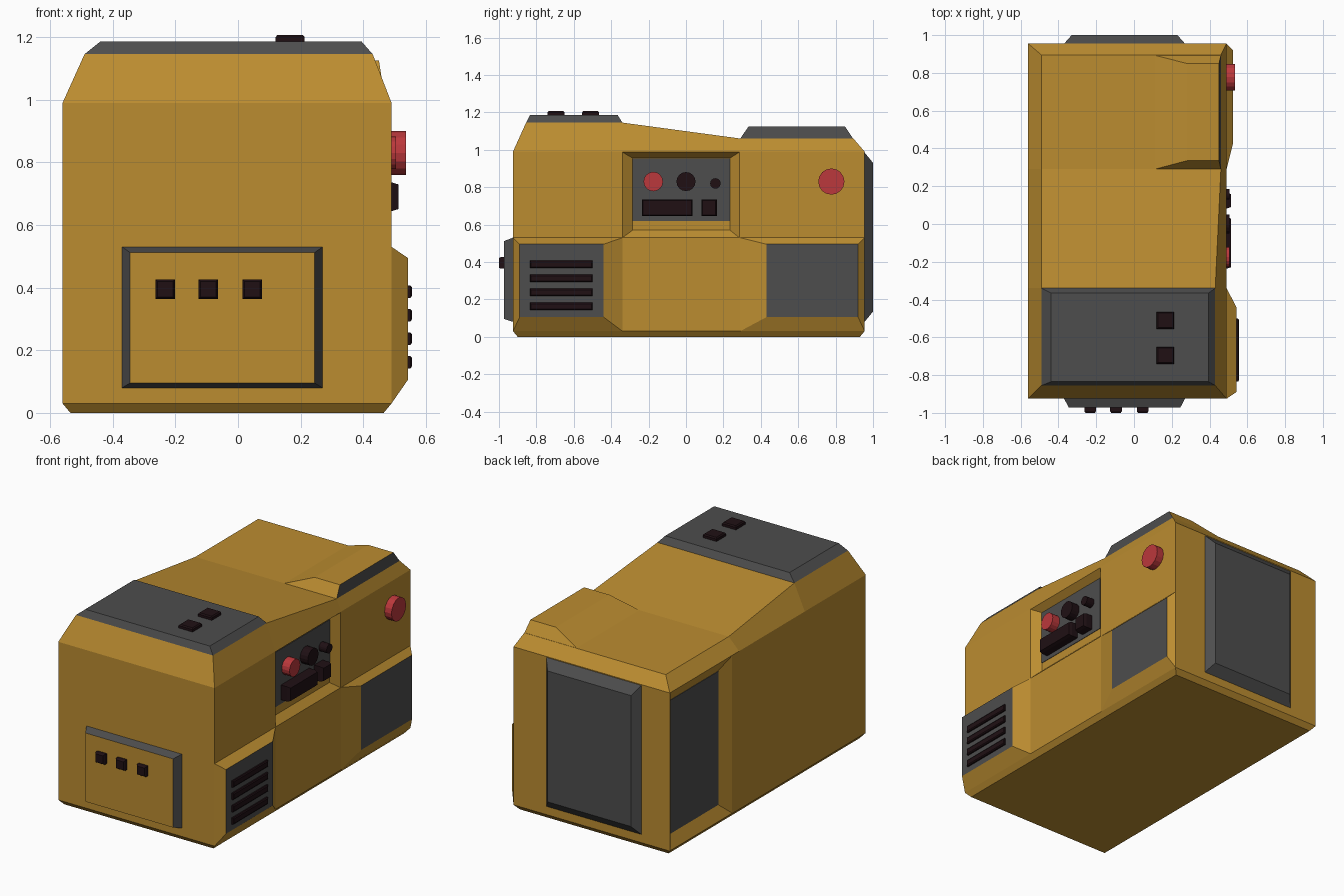
import bpy, bmesh, math
from mathutils import Matrix

if "Cube" in bpy.data.objects:
    bpy.data.objects.remove(bpy.data.objects["Cube"])


def material(name, r, g, b):
    m = bpy.data.materials.new(name)
    m.diffuse_color = (r, g, b, 1)
    m.use_nodes = True
    m.node_tree.nodes["Principled BSDF"].inputs["Base Color"].default_value = m.diffuse_color
    return m


YELLOW = material("yellow_paint", 0.50, 0.265, 0.03)
GREY = material("dark_grey", 0.075, 0.075, 0.075)
DARK = material("button_dark", 0.014, 0.005, 0.007)
RED = material("button_red", 0.50, 0.04, 0.045)


def finish(name, bm, *mats):
    bmesh.ops.recalc_face_normals(bm, faces=bm.faces)
    me = bpy.data.meshes.new(name)
    bm.to_mesh(me)
    bm.free()
    for m in mats:
        me.materials.append(m)
    ob = bpy.data.objects.new(name, me)
    bpy.context.collection.objects.link(ob)
    return ob


def frustum(name, axis, base, w0, top, w1, side=YELLOW, cap=None, grey_side=None):
    """Tapered block between two rectangles (u0, v0, u1, v1) lying across an axis."""
    place = {"x": lambda u, v, w: (w, u, v),
             "y": lambda u, v, w: (u, w, v),
             "z": lambda u, v, w: (u, v, w)}[axis]
    bm = bmesh.new()
    rings = []
    for (u0, v0, u1, v1), w in ((base, w0), (top, w1)):
        rings.append([bm.verts.new(place(u, v, w))
                      for u, v in ((u0, v0), (u1, v0), (u1, v1), (u0, v1))])
    a, b = rings
    bm.faces.new(a)
    bm.faces.new(b).material_index = 1
    for i in range(4):
        j = (i + 1) % 4
        f = bm.faces.new((a[i], a[j], b[j], b[i]))
        if i == grey_side:
            f.material_index = 1
    return finish(name, bm, side, cap or side)


def inset(rect, d):
    return (rect[0] + d, rect[1] + d, rect[2] - d, rect[3] - d)


def button(name, axis, rect, w0, w1, mat=DARK):
    """Box button with a small tapered rim."""
    wm = w0 + (w1 - w0) * 0.7
    frustum(name, axis, rect, w0, rect, wm, mat)
    frustum(name + "_rim", axis, rect, wm, inset(rect, 0.006), w1, mat)


def knob(name, y, z, r, x0, x1, mat, sides=16):
    bm = bmesh.new()
    rot = Matrix.Translation(((x0 + x1) / 2, y, z)) @ Matrix.Rotation(math.pi / 2, 4, "Y")
    bmesh.ops.create_cone(bm, cap_ends=True, segments=sides, radius1=r, radius2=r,
                          depth=x1 - x0, matrix=rot)
    finish(name, bm, mat)


# Main body: lofted along y; (y at base, y at wall, y at top, top z, top right x)
stations = [(-0.90, -0.925, -0.855, 1.145, 0.43), (-0.34, -0.34, -0.34, 1.145, 0.43),
            (0.29, 0.29, 0.29, 1.06, 0.46), (0.93, 0.955, 0.895, 1.06, 0.46)]
bm = bmesh.new()
rings = []
for yb, yw, yt, zt, xr in stations:
    pts = [(-0.535, yb, 0), (-0.56, yw, 0.03), (-0.56, yw, 0.99), (-0.49, yt, zt),
           (xr, yt, zt), (0.49, yw, 0.99), (0.49, yw, 0.03), (0.465, yb, 0)]
    rings.append([bm.verts.new(p) for p in pts])
for a, b in zip(rings, rings[1:]):
    for i in range(8):
        j = (i + 1) % 8
        bm.faces.new((a[i], a[j], b[j], b[i]))
for r in (rings[0], rings[-1]):
    for i in range(3):
        bm.faces.new((r[i], r[i + 1], r[6 - i], r[7 - i]))
body = finish("body", bm, YELLOW)


# Recesses with sloped walls: console on the right, tall panel on the left
def recess(opening, x_wall, floor, x_floor):
    k = 0.02 / abs(x_wall - x_floor)
    outer = [o + (o - f) * k for o, f in zip(opening, floor)]
    x_out = x_wall + (x_wall - x_floor) * k
    cutter = frustum("recess_cutter", "x", outer, x_out, floor, x_floor)
    cutter.hide_render = True
    mod = body.modifiers.new("recess", "BOOLEAN")
    mod.operation = "DIFFERENCE"
    mod.solver = "EXACT"
    mod.object = cutter
    bpy.context.view_layer.objects.active = body
    bpy.ops.object.modifier_apply(modifier=mod.name)
    bpy.data.objects.remove(cutter)


recess((-0.34, 0.53, 0.285, 0.987), 0.49, (-0.285, 0.57, 0.235, 0.955), 0.45)
recess((0.36, 0.035, 0.95, 0.987), -0.56, (0.44, 0.105, 0.92, 0.92), -0.525)
p = (-0.285, 0.62, 0.235, 0.953)
frustum("console_panel", "x", p, 0.445, p, 0.453, GREY)
p = (0.44, 0.107, 0.918, 0.918)
frustum("left_panel", "x", p, -0.52, p, -0.528, GREY)

# Top cap and raised rear hump
frustum("top_cap", "z", (-0.49, -0.855, 0.43, -0.34), 1.145,
        (-0.44, -0.835, 0.395, -0.365), 1.185, GREY)
frustum("rear_hump", "z", (0.11, 0.29, 0.46, 0.893), 1.06,
        (0.28, 0.335, 0.45, 0.85), 1.125, YELLOW, GREY, grey_side=1).data.polygons[1].material_index = 0

# Flared lower panels on the right side
frustum("front_side_panel", "x", (-0.925, 0.03, -0.34, 0.53), 0.49,
        (-0.89, 0.105, -0.44, 0.495), 0.542, YELLOW, GREY)
frustum("rear_side_panel", "x", (0.29, 0.03, 0.955, 0.53), 0.49,
        (0.43, 0.105, 0.92, 0.495), 0.525, YELLOW, GREY)
for i in range(4):
    z = 0.162 + i * 0.075
    button("vent_slat", "x", (-0.835, z - 0.02, -0.5, z + 0.02), 0.54, 0.555)

# Front hatch and rear panel
frustum("front_hatch", "y", (-0.37, 0.08, 0.27, 0.53), -0.925,
        (-0.345, 0.095, 0.245, 0.512), -0.972, GREY, YELLOW)
frustum("rear_panel", "y", (-0.37, 0.08, 0.27, 0.985), 0.955,
        (-0.33, 0.135, 0.23, 0.93), 1.0, GREY)

# Front and top buttons
for x in (-0.232, -0.095, 0.046):
    button("front_button", "y", (x - 0.031, 0.364, x + 0.031, 0.426), -0.97, -1.0)
for y in (-0.51, -0.695):
    button("top_button", "z", (0.12, y - 0.045, 0.213, y + 0.045), 1.183, 1.207)

# Console controls and large side light
button("console_bar", "x", (-0.235, 0.645, 0.035, 0.735), 0.45, 0.513)
button("console_key", "x", (0.083, 0.645, 0.165, 0.735), 0.45, 0.513)
knob("console_red_knob", -0.175, 0.83, 0.052, 0.45, 0.505, RED)
knob("console_dark_knob", 0.0, 0.83, 0.051, 0.45, 0.505, DARK)
knob("console_small_knob", 0.157, 0.82, 0.028, 0.45, 0.505, DARK)
knob("side_light", 0.777, 0.83, 0.07, 0.48, 0.536, RED)
